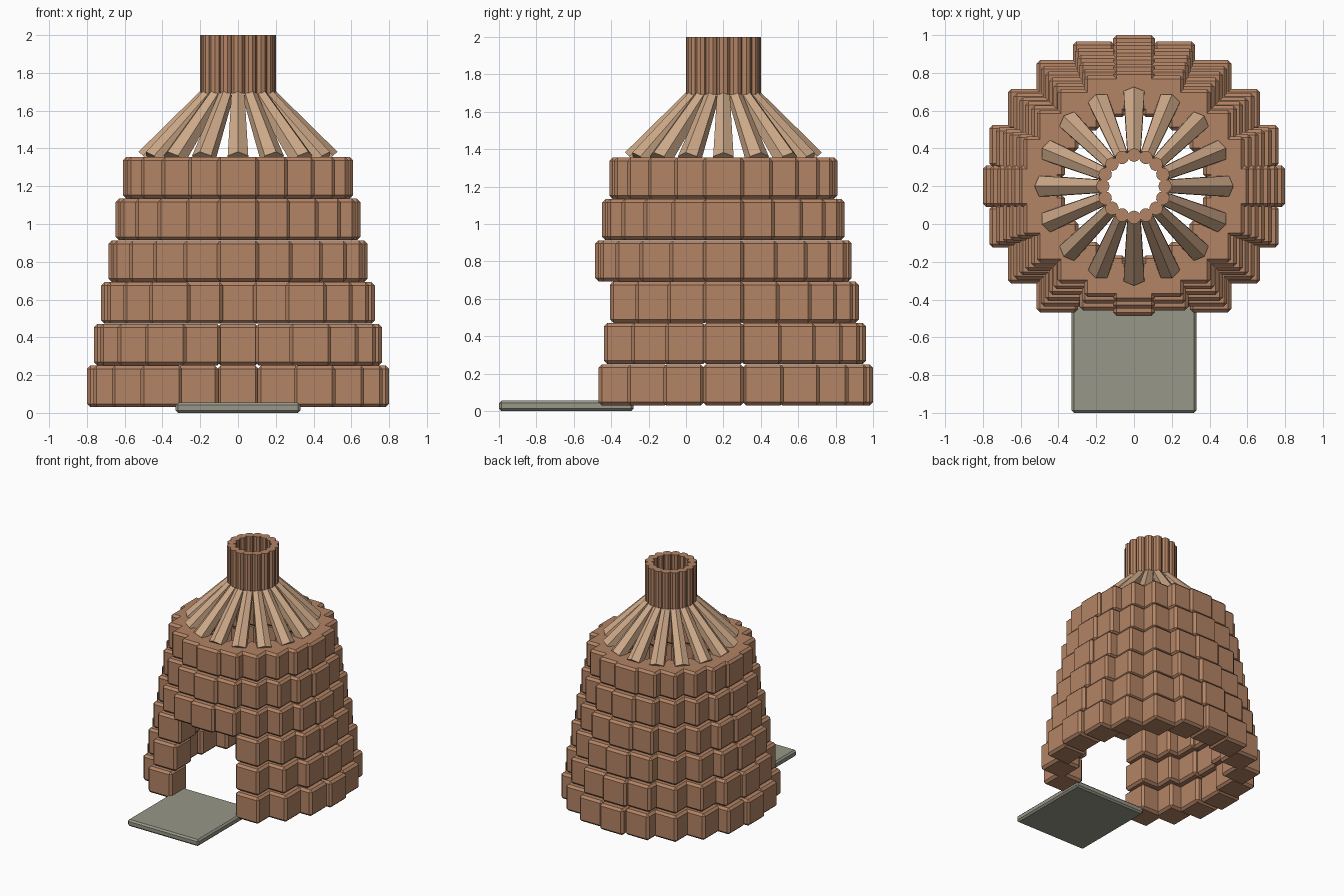
import bpy
import bmesh
from math import cos, sin, pi, radians
from mathutils import Matrix, Vector

cube = bpy.data.objects.get("Cube")
if cube:
    bpy.data.objects.remove(cube)

AXIS_Y = 0.2      # the hut sits behind the doorstep
BRICK = 0.22


def make_material(name, color):
    mat = bpy.data.materials.new(name)
    mat.use_nodes = True
    mat.diffuse_color = (*color, 1)
    mat.node_tree.nodes["Principled BSDF"].inputs["Base Color"].default_value = (*color, 1)
    return mat


clay = make_material("clay brown", (0.45, 0.23, 0.13))
wood = make_material("pale wood", (0.62, 0.40, 0.25))
stone = make_material("grey stone", (0.31, 0.31, 0.25))


def finish(bm, name, mat):
    mesh = bpy.data.meshes.new(name)
    bm.to_mesh(mesh)
    bm.free()
    mesh.materials.append(mat)
    obj = bpy.data.objects.new(name, mesh)
    bpy.context.collection.objects.link(obj)
    return obj


def add_bevel(obj, width):
    mod = obj.modifiers.new("chamfer", "BEVEL")
    mod.width = width
    mod.segments = 1


def add_box(bm, center, size):
    matrix = Matrix.Translation(center) @ Matrix.Diagonal((*size, 1))
    bmesh.ops.create_cube(bm, size=1, matrix=matrix)


def on_ring(radius, angle, z):
    return Vector((radius * cos(angle), AXIS_Y + radius * sin(angle), z))


def add_rod(bm, start, end, r_start, r_end, sides, side_dir):
    # Tapered rod whose cross-section is aligned to side_dir
    z = (end - start).normalized()
    x = side_dir.normalized()
    y = z.cross(x)
    rot = Matrix((x, y, z)).transposed().to_4x4()
    bmesh.ops.create_cone(bm, cap_ends=True, segments=sides, radius1=r_start,
                          radius2=r_end, depth=(end - start).length,
                          matrix=Matrix.Translation((start + end) / 2) @ rot)


# Brick courses, each a ring of unrotated blocks; the lowest three leave a doorway
COUNT = 20
for row in range(6):
    bm = bmesh.new()
    radius = 0.69 - 0.038 * row
    for i in range(COUNT):
        in_doorway = abs(i - COUNT * 3 // 4) <= 1
        if row < 3 and in_doorway:
            continue
        center = on_ring(radius, 2 * pi * i / COUNT, 0.14 + 0.221 * row)
        add_box(bm, center, (BRICK, BRICK, BRICK))
    add_bevel(finish(bm, f"brick_course_{row + 1}", clay), 0.018)

# Sloping roof poles and the chimney of upright rods
poles, chimney = bmesh.new(), bmesh.new()
for i in range(16):
    a = 2 * pi * i / 16
    tangent = Vector((-sin(a), cos(a), 0))
    add_rod(poles, on_ring(0.48, a, 1.34), on_ring(0.17, a, 1.677),
            0.063, 0.04, 6, tangent)
    add_rod(chimney, on_ring(0.165, a, 1.69), on_ring(0.165, a, 2.0),
            0.036, 0.036, 10, tangent)
finish(poles, "roof_poles", wood)
finish(chimney, "chimney", clay)

# Doorstep slab
bm = bmesh.new()
add_box(bm, (0, -0.64, 0.0275), (0.66, 0.72, 0.055))
add_bevel(finish(bm, "doorstep", stone), 0.013)
